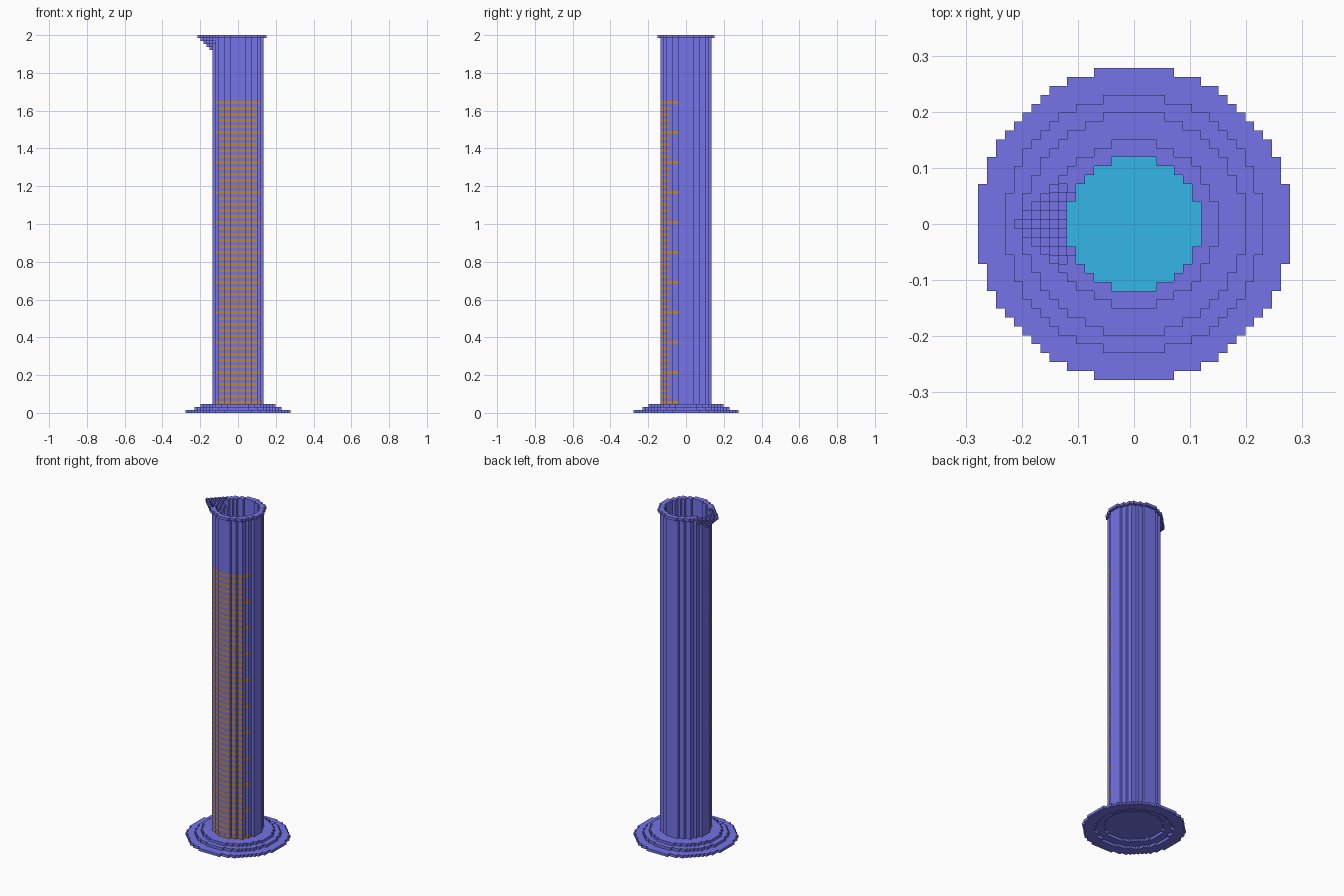
import bpy, bmesh

if "Cube" in bpy.data.objects:
    bpy.data.objects.remove(bpy.data.objects["Cube"])

S = 2 / 126          # size of one block
TOP = 126            # height in blocks


def material(name, rgb):
    m = bpy.data.materials.new(name)
    m.diffuse_color = (*rgb, 1)
    m.use_nodes = True
    m.node_tree.nodes["Principled BSDF"].inputs["Base Color"].default_value = m.diffuse_color
    return m


GLASS = material("violet glass", (0.178, 0.175, 0.81))
WATER = material("cyan liquid", (0.034, 0.475, 0.81))
MARK = material("orange marking", (0.50, 0.24, 0.05))


def disc(r, hole=0.0):
    n = int(r) + 1
    return {(i, j) for i in range(-n, n + 1) for j in range(-n, n + 1)
            if hole * hole < i * i + j * j <= r * r or (hole == 0 and i == j == 0)}


def blocks(name, layers, mat, grow=1.0):
    """Build stepped columns; layers = list of {cell: (bottom, top)} maps."""
    bm = bmesh.new()

    def quad(pts):
        bm.faces.new([bm.verts.new((x * S * grow, y * S * grow, z * S)) for x, y, z in pts])

    for cols in layers:
        for (i, j), (b, t) in cols.items():
            x0, x1, y0, y1 = i - .5, i + .5, j - .5, j + .5
            quad([(x0, y0, t), (x1, y0, t), (x1, y1, t), (x0, y1, t)])
            quad([(x0, y1, b), (x1, y1, b), (x1, y0, b), (x0, y0, b)])
            sides = (((i, j - 1), (x0, y0), (x1, y0)), ((i + 1, j), (x1, y0), (x1, y1)),
                     ((i, j + 1), (x1, y1), (x0, y1)), ((i - 1, j), (x0, y1), (x0, y0)))
            for other, p, q in sides:
                lo, hi = cols.get(other, (b, b))
                # keep only the exposed spans of each side
                spans = [(b, t)] if hi <= b or lo >= t else [(b, lo), (hi, t)]
                for u, v in spans:
                    if v > u:
                        quad([(*p, u), (*q, u), (*q, v), (*p, v)])
    bmesh.ops.remove_doubles(bm, verts=bm.verts, dist=1e-5)
    me = bpy.data.meshes.new(name)
    bm.to_mesh(me)
    bm.free()
    me.materials.append(mat)
    ob = bpy.data.objects.new(name, me)
    bpy.context.collection.objects.link(ob)
    return ob


def flat(cells, b, t):
    return {c: (b, t) for c in cells}


# stepped round foot, hollowed in steps underneath
blocks("foot", [flat(disc(17.5, 13.5), 0, 1),
                flat(disc(14.5, 10.5), 1, 2),
                flat(disc(12.5), 2, 3)], GLASS)

# tube wall, notched where the spout begins
wall = disc(8.5) - disc(7.5)


def drop(i, j):
    return max(0, 13 - abs(i) - abs(j))


tube = {(i, j): (3, TOP - (drop(i, j) if i <= -7 and abs(j) <= 3 else 0)) for i, j in wall}
blocks("tube", [tube], GLASS)

# V-shaped pouring spout
spout = {(i, j): (TOP - 1 - drop(i, j), TOP - drop(i, j))
         for i in range(-13, -7) for j in range(-5, 6)
         if abs(j) <= 13 + i and (i, j) not in disc(8.5)}
blocks("spout", [spout], GLASS)

# one-block rim around the mouth
near = {(i + a, j + b) for i, j in wall for a, b in ((1, 0), (-1, 0), (0, 1), (0, -1))}
blocks("rim", [flat(near - disc(8.5) - set(spout), TOP - 1, TOP)], GLASS)

# liquid inside the tube
blocks("liquid", [flat(disc(7.5), 3, 84)], WATER)

# graduation: raised zero line, the other marks are flush blocks in the glass
front = {c for c in wall if c[1] <= -3}
short = {c for c in wall if c[1] <= -6}
blocks("zero_mark", [flat(front, 3, 4)], MARK, 1.004)
marks = [flat(front if n % 10 == 0 else short, 3 + n, 4 + n) for n in range(2, 101, 2)]
blocks("graduation_marks", marks, MARK, 1.0002)
